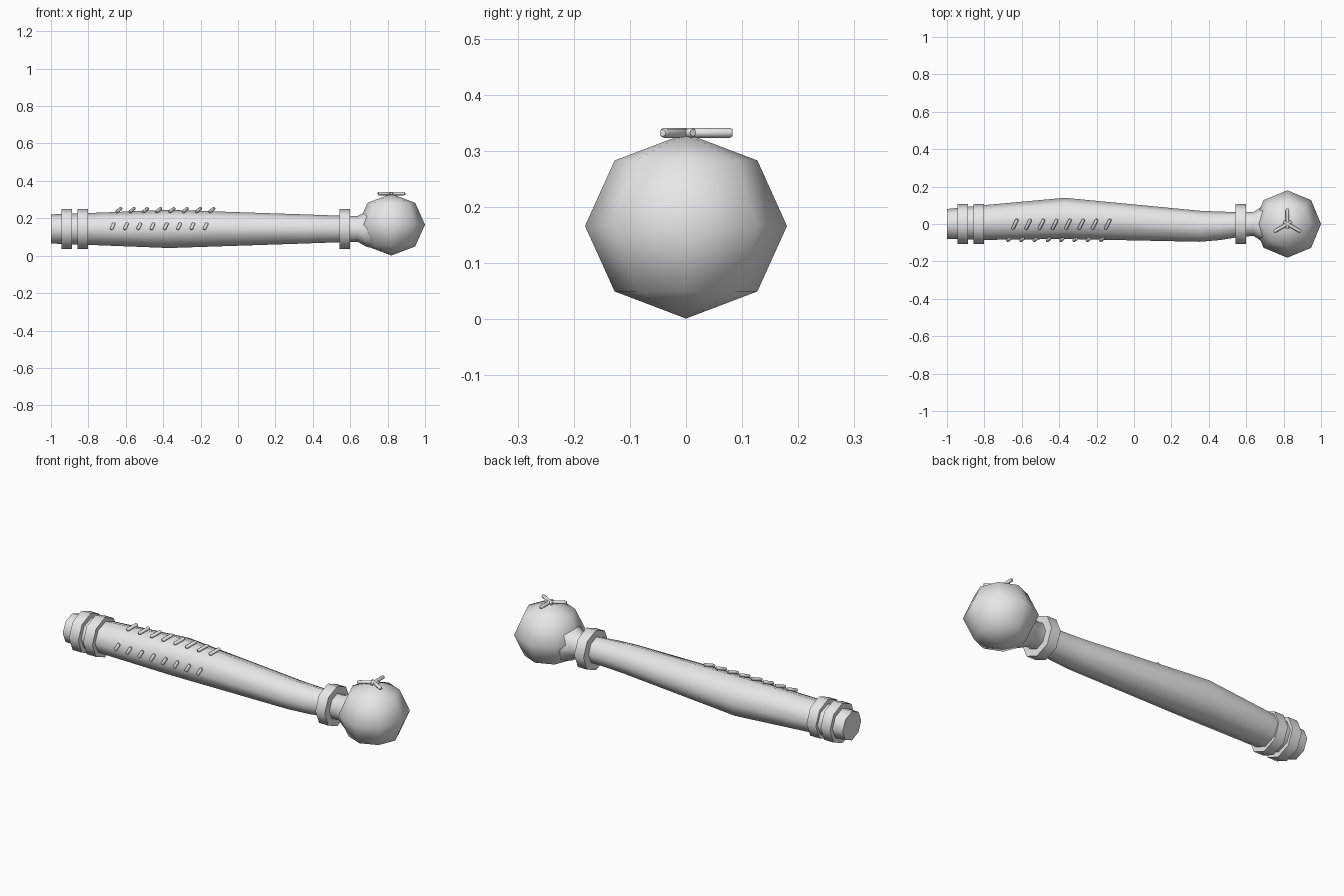
import bpy
import bmesh
from math import pi, sin, cos, radians
from mathutils import Matrix, Vector

cube = bpy.data.objects.get("Cube")
if cube:
    bpy.data.objects.remove(cube, do_unlink=True)

grey = bpy.data.materials.new("plain grey")
grey.use_nodes = True
grey.diffuse_color = (0.8, 0.8, 0.8, 1)
grey.node_tree.nodes["Principled BSDF"].inputs["Base Color"].default_value = (0.8, 0.8, 0.8, 1)


def finish(name, bm, matrix=Matrix()):
    """Turn a bmesh into a smooth-shaded grey object."""
    bmesh.ops.recalc_face_normals(bm, faces=bm.faces)
    mesh = bpy.data.meshes.new(name)
    bm.to_mesh(mesh)
    bm.free()
    mesh.transform(matrix)
    mesh.materials.append(grey)
    obj = bpy.data.objects.new(name, mesh)
    bpy.context.collection.objects.link(obj)
    bpy.ops.object.select_all(action="DESELECT")
    bpy.context.view_layer.objects.active = obj
    obj.select_set(True)
    bpy.ops.object.shade_smooth_by_angle(angle=radians(60))
    return obj


def loft(name, stations, matrix, sides=8):
    """Closed tube along x; each station is x, y offset, y radius, z radius."""
    bm = bmesh.new()
    rings = []
    for x, yc, ry, rz in stations:
        angles = [2 * pi * i / sides for i in range(sides)]
        rings.append([bm.verts.new((x, yc + ry * cos(a), rz * sin(a))) for a in angles])
    for a, b in zip(rings, rings[1:]):
        for i in range(sides):
            j = (i + 1) % sides
            bm.faces.new((a[i], a[j], b[j], b[i]))
    bm.faces.new(rings[0])
    bm.faces.new(rings[-1])
    return finish(name, bm, matrix)


def rod(name, start, end, radius):
    """Straight rod with slightly tapered tips."""
    start, end = Vector(start), Vector(end)
    axis = end - start
    length = axis.length
    turn = axis.to_track_quat("X", "Z").to_matrix().to_4x4()
    tip = radius * 0.7
    return loft(name, [(0, 0, tip, tip), (0.005, 0, radius, radius),
                       (length - 0.005, 0, radius, radius), (length, 0, tip, tip)],
                Matrix.Translation(start) @ turn)


# Handle with an uneven swell and a flared neck inside the knob
axis_height = Matrix.Translation((0, 0, 0.143))
loft("handle", [
    (-1.0, 0, 0.08, 0.078), (-0.8, 0.008, 0.093, 0.085), (-0.37, 0.03, 0.11, 0.102),
    (0.35, -0.012, 0.083, 0.078), (0.46, -0.01, 0.076, 0.074), (0.57, -0.002, 0.066, 0.07),
    (0.64, 0, 0.064, 0.069), (0.69, 0, 0.098, 0.097), (0.73, 0, 0.1, 0.102),
], axis_height)

# Collars
for name, x in (("end_collar", -0.915), ("inner_collar", -0.83), ("neck_collar", 0.57)):
    loft(name, [(x - 0.028, 0, 0.108, 0.108), (x + 0.028, 0, 0.108, 0.108)], axis_height)

# Round knob
bm = bmesh.new()
bmesh.ops.create_uvsphere(bm, u_segments=8, v_segments=4, radius=1)
finish("knob", bm, Matrix.Translation((0.82, 0, 0.166)) @ Matrix.Diagonal((0.18, 0.18, 0.165, 1)))

# Two rows of slanted pegs
for i in range(8):
    x = -0.67 + 0.071 * i
    rod(f"front_peg_{i + 1}", (x - 0.008, -0.09, 0.14), (x + 0.008, -0.077, 0.175), 0.009)
    x += 0.033
    rod(f"top_peg_{i + 1}", (x - 0.013, -0.028, 0.234), (x + 0.013, 0.025, 0.254), 0.009)

# Three-armed star on the knob
hub = Vector((0.82, 0, 0.332))
for i, angle in enumerate((90, 210, 330)):
    direction = Vector((cos(radians(angle)), sin(radians(angle)), 0))
    rod(f"star_arm_{i + 1}", hub - direction * 0.025, hub + direction * 0.083, 0.009)
